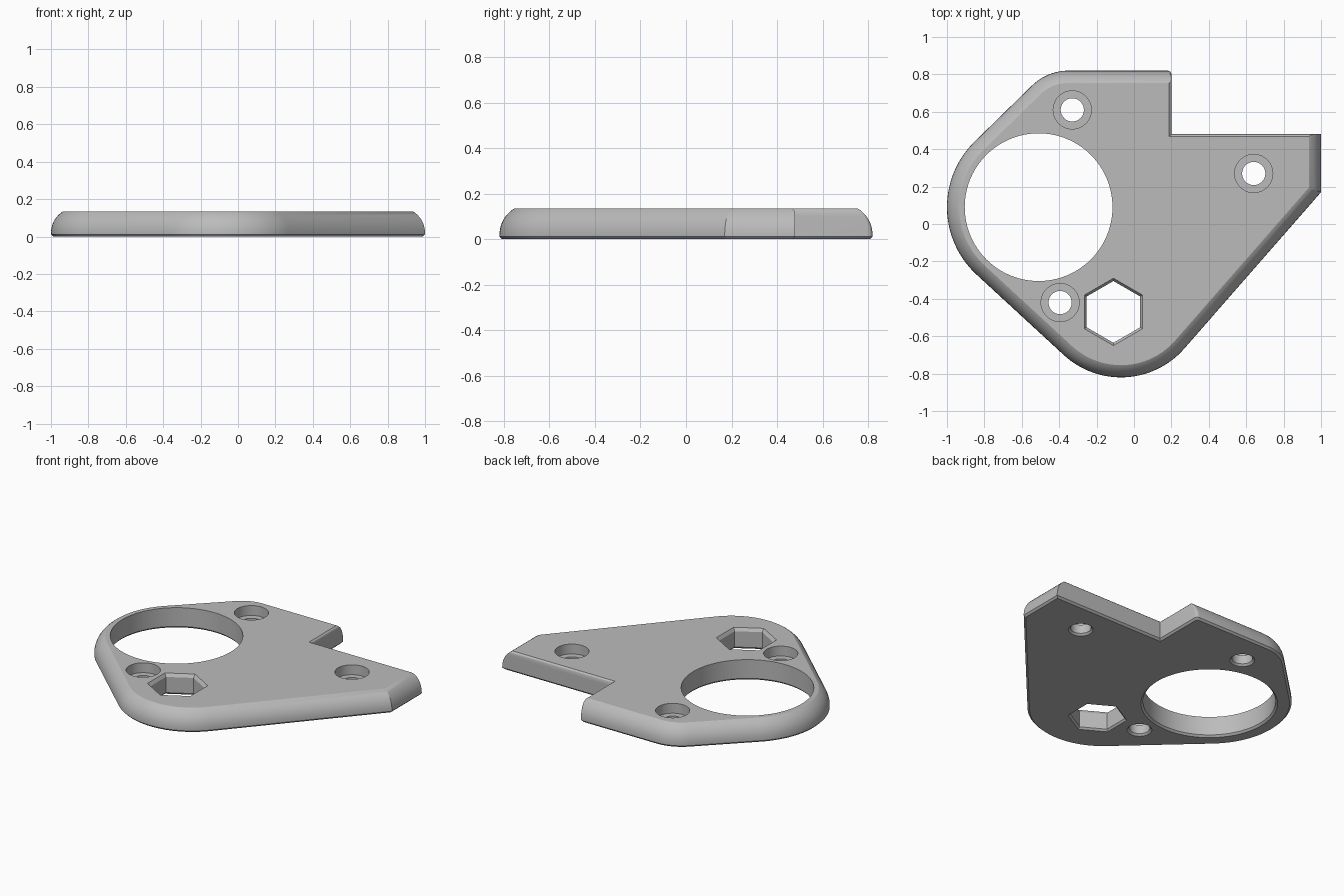
import bpy, bmesh, math
from mathutils import Vector

cube = bpy.data.objects.get("Cube")
if cube:
    bpy.data.objects.remove(cube, do_unlink=True)

grey = bpy.data.materials.new("plain grey")
grey.use_nodes = True
colour = (0.5, 0.5, 0.5, 1)
grey.diffuse_color = colour
grey.node_tree.nodes["Principled BSDF"].inputs["Base Color"].default_value = colour

HEIGHT = 0.135
BEVEL = 0.012
FILLET = 0.134   # radius of the rounded upper rim
RIM_START = 0.02


def loft(name, rings):
    """Closed solid through a stack of rings with equal point counts."""
    bm = bmesh.new()
    loops = [[bm.verts.new(p) for p in ring] for ring in rings]
    n = len(loops[0])
    for low, high in zip(loops, loops[1:]):
        for i in range(n):
            j = (i + 1) % n
            bm.faces.new((low[i], low[j], high[j], high[i]))
    bm.faces.new(loops[0][::-1])
    bm.faces.new(loops[-1])
    mesh = bpy.data.meshes.new(name)
    bm.to_mesh(mesh)
    bm.free()
    mesh.materials.append(grey)
    obj = bpy.data.objects.new(name, mesh)
    bpy.context.collection.objects.link(obj)
    return obj


def polar(centre, radius, angle):
    return centre + radius * Vector((math.cos(angle), math.sin(angle)))


def tangent(c1, r1, c2, r2):
    """Outward normal angle of the line running from one circle to the next."""
    d = c2 - c1
    return (math.atan2(d.y, d.x) - math.acos((r1 - r2) / d.length)) % math.tau


# Corner circles of the outline, counter-clockwise from the back
circles = [(Vector((-0.35, 0.54)), 0.28, 12),
           (Vector((-0.51, 0.09)), 0.49, 28),
           (Vector((-0.07, -0.37)), 0.45, 28)]
tip = Vector((1, 0.17))
stops = circles + [(tip, 0, 0)]
angles = [math.pi / 2] + [tangent(a[0], a[1], b[0], b[1])
                          for a, b in zip(stops, stops[1:])]


def outline(z, rim, notch):
    """Plate outline, pulled in by rim on the outside and notch in the notch."""
    nx, ny = 0.2 - notch, 0.48 - notch
    top = 0.82 - rim
    r = max(0.001, 0.02 - 0.3 * rim)
    pts = [Vector((1 - rim, ny)), Vector((nx, ny))]
    pts += [polar(Vector((nx - r, top - r)), r, math.pi / 8 * k) for k in range(5)]
    for (c, radius, steps), a, b in zip(circles, angles, angles[1:]):
        pts += [polar(c, radius - rim, a + (b - a) * k / steps)
                for k in range(steps + 1)]
    c, radius, _ = circles[-1]
    n = polar(Vector((0, 0)), 1, angles[-1])
    pts.append(Vector((1 - rim, c.y + (radius - rim - n.x * (1 - rim - c.x)) / n.y)))
    return [(p.x, p.y, z) for p in pts]


# Plate: bevelled foot, rounded rim, small bevel along the notch
rings = [outline(0, BEVEL, BEVEL), outline(BEVEL, 0, 0)]
STEPS = 8
for k in range(STEPS + 1):
    h = (HEIGHT - RIM_START) * math.sin(math.pi / 2 * k / STEPS)
    inset = FILLET - math.sqrt(FILLET ** 2 - h ** 2)
    z = RIM_START + h
    rings.append(outline(z, inset, max(0, z - HEIGHT + BEVEL)))
plate = loft("mounting_plate", rings)


# Cutters: each is a stack of (height, radius) rings around one centre
def cutter(name, x, y, sides, profile, turn=0):
    c = Vector((x, y))
    return loft(name, [[(*polar(c, r, turn + math.tau * k / sides), z)
                        for k in range(sides)] for z, r in profile])


LOW, HIGH = -0.05, 0.2


def foot(r):
    """Widened lower mouth of an opening."""
    return [(LOW, r + BEVEL - LOW), (BEVEL, r)]


cutters = [cutter("large_round_opening", -0.51, 0.09, 96,
                  foot(0.395) + [(HIGH, 0.395)]),
           cutter("hexagonal_opening", -0.11, -0.47, 6,
                  foot(0.165) + [(0.115, 0.165), (HEIGHT, 0.18), (HIGH, 0.18)],
                  math.pi / 2)]
for i, (x, y) in enumerate([(-0.33, 0.61), (0.64, 0.27), (-0.395, -0.42)]):
    cutters.append(cutter(f"screw_hole_{i + 1}", x, y, 48,
                          foot(0.062) + [(0.07, 0.062), (0.07, 0.102), (HIGH, 0.102)]))

bpy.context.view_layer.objects.active = plate
for obj in cutters:
    obj.hide_render = True
    mod = plate.modifiers.new(obj.name, 'BOOLEAN')
    mod.operation = 'DIFFERENCE'
    mod.solver = 'EXACT'
    mod.object = obj
    bpy.ops.object.modifier_apply(modifier=mod.name)
    bpy.data.objects.remove(obj, do_unlink=True)

# Smooth curved walls, sharp edges elsewhere
bpy.ops.object.select_all(action='DESELECT')
plate.select_set(True)
bpy.ops.object.shade_smooth_by_angle(angle=math.radians(25))
